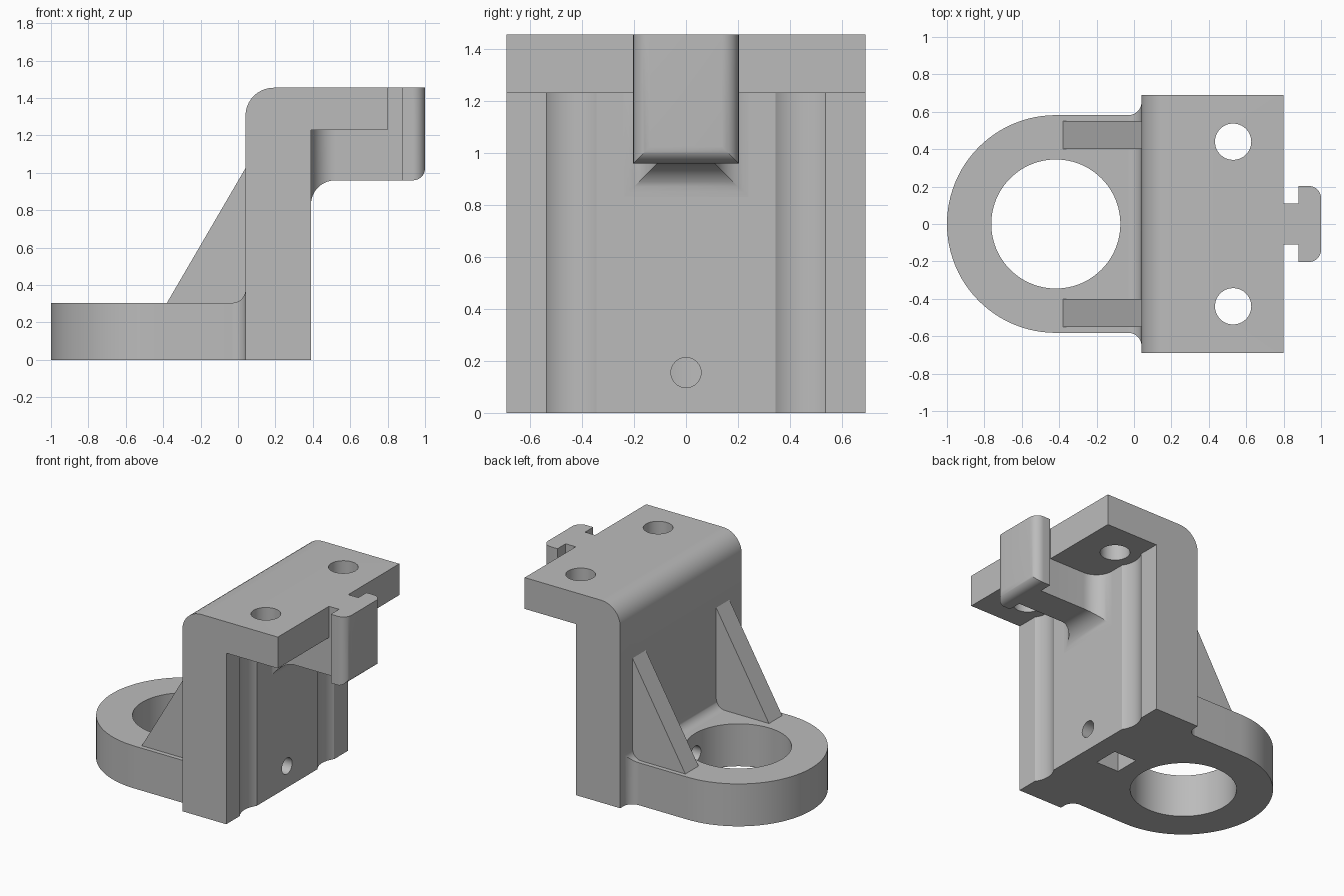
import bpy, bmesh
from math import sin, cos, pi, radians
from mathutils import Vector

if "Cube" in bpy.data.objects:
    bpy.data.objects.remove(bpy.data.objects["Cube"], do_unlink=True)

grey = bpy.data.materials.new("plain grey")
grey.use_nodes = True
GREY = (0.5, 0.5, 0.5, 1)
grey.diffuse_color = GREY
grey.node_tree.nodes["Principled BSDF"].inputs["Base Color"].default_value = GREY


def make(name, bm):
    bmesh.ops.recalc_face_normals(bm, faces=bm.faces[:])
    mesh = bpy.data.meshes.new(name)
    bm.to_mesh(mesh)
    bm.free()
    mesh.materials.append(grey)
    ob = bpy.data.objects.new(name, mesh)
    bpy.context.collection.objects.link(ob)
    return ob


def prism(name, points, direction):
    """Close a flat outline and extrude it."""
    bm = bmesh.new()
    face = bm.faces.new([bm.verts.new(p) for p in points])
    ext = bmesh.ops.extrude_face_region(bm, geom=[face])
    bmesh.ops.translate(bm, vec=Vector(direction),
                        verts=[v for v in ext["geom"] if isinstance(v, bmesh.types.BMVert)])
    return make(name, bm)


def loft(name, sections):
    """Skin rectangular sections given as (x, half width, bottom, top)."""
    bm = bmesh.new()
    rings = [[bm.verts.new(p) for p in ((x, -w, lo), (x, w, lo), (x, w, hi), (x, -w, hi))]
             for x, w, lo, hi in sections]
    for a, b in zip(rings, rings[1:]):
        for i in range(4):
            j = (i + 1) % 4
            bm.faces.new((a[i], a[j], b[j], b[i]))
    bm.faces.new(rings[0])
    bm.faces.new(rings[-1])
    return make(name, bm)


def disc(x, y, z, r, n=64):
    return [(x + r * cos(2 * pi * i / n), y + r * sin(2 * pi * i / n), z) for i in range(n)]


def cut(ob, *cutters):
    for cutter in cutters:
        cutter.hide_render = True
        mod = ob.modifiers.new("cut", "BOOLEAN")
        mod.operation, mod.solver, mod.object = "DIFFERENCE", "EXACT", cutter
    bpy.context.view_layer.update()
    result = bpy.data.meshes.new_from_object(ob.evaluated_get(bpy.context.evaluated_depsgraph_get()))
    ob.modifiers.clear()
    ob.data = result


WALL_X, FACE_X, PLATE_X = 0.04, 0.39, 0.80
HALF, TOP, UNDER, BASE_TOP = 0.69, 1.455, 1.23, 0.305
RING_X, RING_R, FILLET = -0.418, 0.582, 0.07
STEPS = 10
quarter = [pi / 2 * i / STEPS for i in range(STEPS + 1)]

# Upright wall and top plate in one bent profile
R = 0.15
profile = [(WALL_X, 0), (FACE_X, 0), (FACE_X, UNDER), (PLATE_X, UNDER), (PLATE_X, TOP)]
profile += [(WALL_X + R - R * sin(a), TOP - R + R * cos(a)) for a in quarter]
bracket = prism("bent_bracket", [(x, -HALF, z) for x, z in profile], (0, 2 * HALF, 0))

# Ring-shaped foot, and the fillet that joins it to the wall
start = WALL_X - FILLET
outline = [(start, -RING_R, 0), (start, RING_R, 0)]
outline += [(RING_X + RING_R * cos(a), RING_R * sin(a), 0)
            for a in (pi / 2 + pi * i / 48 for i in range(49))]
foot = prism("ring_foot", outline, (0, 0, BASE_TOP))
flare = [(start + FILLET * sin(a), FILLET * (1 - cos(a))) for a in quarter]
foot_fillet = loft("foot_fillet", [(x, RING_R + o, 0, BASE_TOP + o) for x, o in flare])

# Cutters: foot bore, cross hole, nut pocket, screw holes with clearance grooves
bore = prism("bore_cutter", disc(RING_X, 0, -0.1, 0.345, 96), (0, 0, 1))
cross_hole = prism("cross_hole_cutter",
                   [(-0.3, y, z) for y, z, _ in disc(0, 0.155, 0, 0.058, 32)], (1, 0, 0))
pocket = prism("pocket_cutter",
               [(x, y, -0.1) for x, y in ((0.06, -0.09), (0.24, -0.09), (0.24, 0.09), (0.06, 0.09))],
               (0, 0, 0.36))
screws, grooves = [], []
for s in (-1, 1):
    screws.append(prism("screw_hole_cutter", disc(0.53, s * 0.44, UNDER - 0.1, 0.097), (0, 0, 0.5)))
    grooves.append(prism("groove_cutter", disc(0.53, s * 0.44, -0.1, 0.17), (0, 0, UNDER + 0.1)))
cut(bracket, cross_hole, pocket, *screws, *grooves)
cut(foot, bore, cross_hole)
cut(foot_fillet, cross_hole)
for cutter in [bore, cross_hole, pocket] + screws + grooves:
    bpy.data.objects.remove(cutter, do_unlink=True)

# Triangular ribs
ribs = []
for s, side in ((-1, "right"), (1, "left")):
    ribs.append(prism(side + "_rib",
                      [(x, s * 0.40, z) for x, z in ((-0.38, BASE_TOP), (WALL_X, BASE_TOP), (WALL_X, 1.025))],
                      (0, s * 0.15, 0)))

# Hook arm, flared into the wall, with a raised neck and a rounded T head
NECK, ARM_Z, HEAD_X, ROOT = 0.11, 0.96, 0.88, 0.13
arm = [(FACE_X + ROOT * (1 - cos(a)), ROOT * (1 - sin(a))) for a in quarter] + [(PLATE_X, 0)]
hook_arm = loft("hook_arm", [(x, NECK + o, ARM_Z - o, UNDER) for x, o in arm])
hook_neck = loft("hook_neck", [(x, NECK, ARM_Z, TOP) for x in (PLATE_X, HEAD_X)])
EDGE = 0.065
head = [(HEAD_X, 0)] + [(1 - EDGE + EDGE * sin(a), EDGE * (1 - cos(a))) for a in quarter]
hook_head = loft("hook_head", [(x, 0.203 - o, ARM_Z + o, TOP) for x, o in head])

# Smooth curved faces, keep hard edges
for ob in [bracket, foot, foot_fillet, hook_arm, hook_neck, hook_head] + ribs:
    ob.data.polygons.foreach_set("use_smooth", [True] * len(ob.data.polygons))
    ob.data.set_sharp_from_angle(angle=radians(30))
